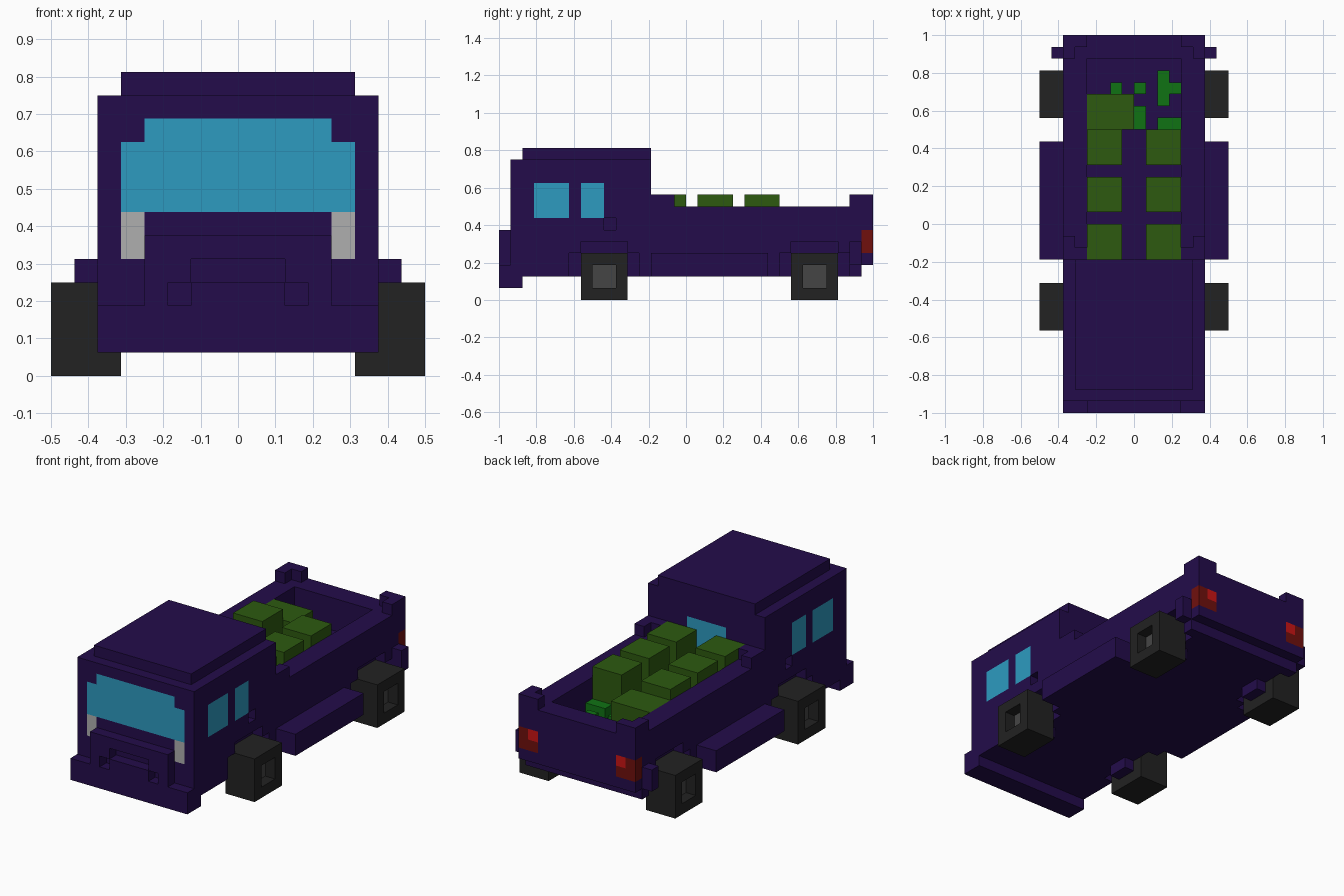
import bpy
import bmesh
from mathutils import Vector

if "Cube" in bpy.data.objects:
    bpy.data.objects.remove(bpy.data.objects["Cube"], do_unlink=True)

U = 1 / 16  # size of one block


def material(name, color):
    m = bpy.data.materials.new(name)
    m.use_nodes = True
    m.diffuse_color = (*color, 1)
    bsdf = m.node_tree.nodes["Principled BSDF"]
    bsdf.inputs["Base Color"].default_value = (*color, 1)
    bsdf.inputs["Roughness"].default_value = 0.9
    return m


PURPLE = material("deep purple paint", (0.017, 0.0037, 0.07))
GLASS = material("blue glass", (0.026, 0.328, 0.527))
LAMP = material("headlight grey", (0.43, 0.43, 0.43))
RUBBER = material("black rubber", (0.016, 0.016, 0.016))
HUB = material("hub grey", (0.06, 0.06, 0.06))
GREEN = material("crate green", (0.026, 0.102, 0.005))
LEAF = material("leaf green", (0.005, 0.17, 0.007))
DARK_RED = material("dark red lens", (0.16, 0.005, 0.004))
RED = material("bright red lens", (0.6, 0.007, 0.007))

STEPS = [(1, 0, 0), (-1, 0, 0), (0, 1, 0), (0, -1, 0), (0, 0, 1), (0, 0, -1)]


def cells(boxes, mirror):
    """Blocks inside boxes given as (x0, x1, y0, y1, z0, z1)."""
    out = set()
    for x0, x1, y0, y1, z0, z1 in boxes:
        for i in range(x0, x1):
            for j in range(y0, y1):
                for k in range(z0, z1):
                    out.add((i, j, k))
                    if mirror:
                        out.add((-1 - i, j, k))
    return out


def part(name, base, add, cut=(), paint=(), mirror=True):
    """Block-built part; paint holds (material, boxes, axis of painted faces)."""
    solid = cells(add, mirror) - cells(cut, mirror)
    rules = [(cells(boxes, mirror), axis) for _, boxes, axis in paint]
    bm = bmesh.new()
    verts = {}

    def vert(p):
        key = tuple(p)
        if key not in verts:
            verts[key] = bm.verts.new(Vector(p) * U)
        return verts[key]

    for c in sorted(solid):
        for step in STEPS:
            if tuple(a + b for a, b in zip(c, step)) in solid:
                continue
            axis = [abs(s) for s in step].index(1)
            sign = step[axis]
            u, v = (axis + 1) % 3, (axis + 2) % 3
            corners = []
            for du, dv in ((0, 0), (1, 0), (1, 1), (0, 1)):
                p = list(c)
                p[axis] += sign > 0
                p[u] += du
                p[v] += dv
                corners.append(vert(p))
            face = bm.faces.new(corners if sign > 0 else corners[::-1])
            for n, (area, axes) in enumerate(rules, 1):
                if c in area and "xyz"[axis] in axes:
                    face.material_index = n
    # Merge flat areas of one colour
    bmesh.ops.dissolve_limit(bm, angle_limit=0.01, verts=bm.verts[:],
                             edges=bm.edges[:], delimit={'MATERIAL'})
    mesh = bpy.data.meshes.new(name)
    bm.to_mesh(mesh)
    bm.free()
    for m in [base] + [p[0] for p in paint]:
        mesh.materials.append(m)
    obj = bpy.data.objects.new(name, mesh)
    bpy.context.collection.objects.link(obj)
    return obj


# Cab with roof, stepped wheel arch, door handle recess, windows and headlights
part("cab", PURPLE,
     add=[(0, 6, -15, -3, 2, 12), (0, 5, -14, -3, 12, 13)],
     cut=[(5, 6, -10, -4, 2, 4), (5, 6, -9, -5, 4, 5), (5, 6, -7, -6, 6, 7)],
     paint=[(GLASS, [(0, 5, -15, -14, 7, 10), (0, 4, -15, -14, 10, 11),
                     (0, 2, -4, -3, 7, 10)], "y"),
            (GLASS, [(5, 6, -13, -10, 7, 10), (5, 6, -9, -7, 7, 10)], "x"),
            (LAMP, [(4, 5, -15, -14, 5, 7)], "y")])

# Grille with openings
part("grille", PURPLE, add=[(0, 4, -16, -15, 3, 6)],
     cut=[(0, 2, -16, -15, 4, 5), (2, 3, -16, -15, 3, 4)])
part("front_bumper", PURPLE, add=[(0, 6, -16, -14, 1, 3)])

# Open cargo bed with L-shaped corner posts and tail lights
part("cargo_bed", PURPLE,
     add=[(0, 6, -3, 15, 2, 8), (0, 6, 15, 16, 3, 8),
          (5, 6, 14, 16, 8, 9), (4, 6, 15, 16, 8, 9),
          (5, 6, -3, -1, 8, 9), (4, 6, -3, -2, 8, 9)],
     cut=[(0, 4, -3, 14, 5, 8), (5, 6, 8, 14, 2, 4), (5, 6, 9, 13, 4, 5)],
     paint=[(DARK_RED, [(4, 6, 15, 16, 4, 6)], "xy"),
            (RED, [(4, 5, 15, 16, 5, 6)], "y")])

# Side boxes and rear mud guards
for side, s in (("left", 1), ("right", -1)):
    def flip(b, s=s):
        return b if s > 0 else (-b[1], -b[0]) + b[2:]

    part(side + "_side_box", PURPLE, [flip((6, 8, -3, 7, 2, 4))], mirror=False)
    part(side + "_mud_guard", PURPLE, [flip((6, 7, 14, 15, 3, 5))], mirror=False)
    # Wheels with a sunken hub and an axle stub
    for end, y in (("front", -9), ("rear", 9)):
        label = side + "_" + end
        part(label + "_wheel", RUBBER, [flip((5, 8, y, y + 4, 0, 4))],
             cut=[flip((7, 8, y + 1, y + 3, 1, 3))],
             paint=[(HUB, [flip((6, 7, y + 1, y + 3, 1, 3))], "x")], mirror=False)
        part(label + "_axle", PURPLE, [flip((4, 5, y + 1, y + 3, 1, 2))], mirror=False)

# Crates in two columns, plus one lower crate at the back
for row, y in enumerate((-3, 1, 5), 1):
    for side, x in (("left", 1), ("right", -4)):
        part(f"{side}_crate_{row}", GREEN, [(x, x + 3, y, y + 3, 5, 9)], mirror=False)
part("low_crate", GREEN, [(-4, 0, 8, 11, 5, 8)], mirror=False)

# Loose leaves on the bed floor
part("loose_leaves", LEAF,
     [(-2, -1, 11, 12, 5, 6), (0, 1, 11, 12, 5, 6), (0, 1, 8, 10, 5, 6),
      (2, 4, 8, 9, 5, 6), (2, 3, 10, 13, 5, 6), (3, 4, 11, 12, 5, 6)], mirror=False)
